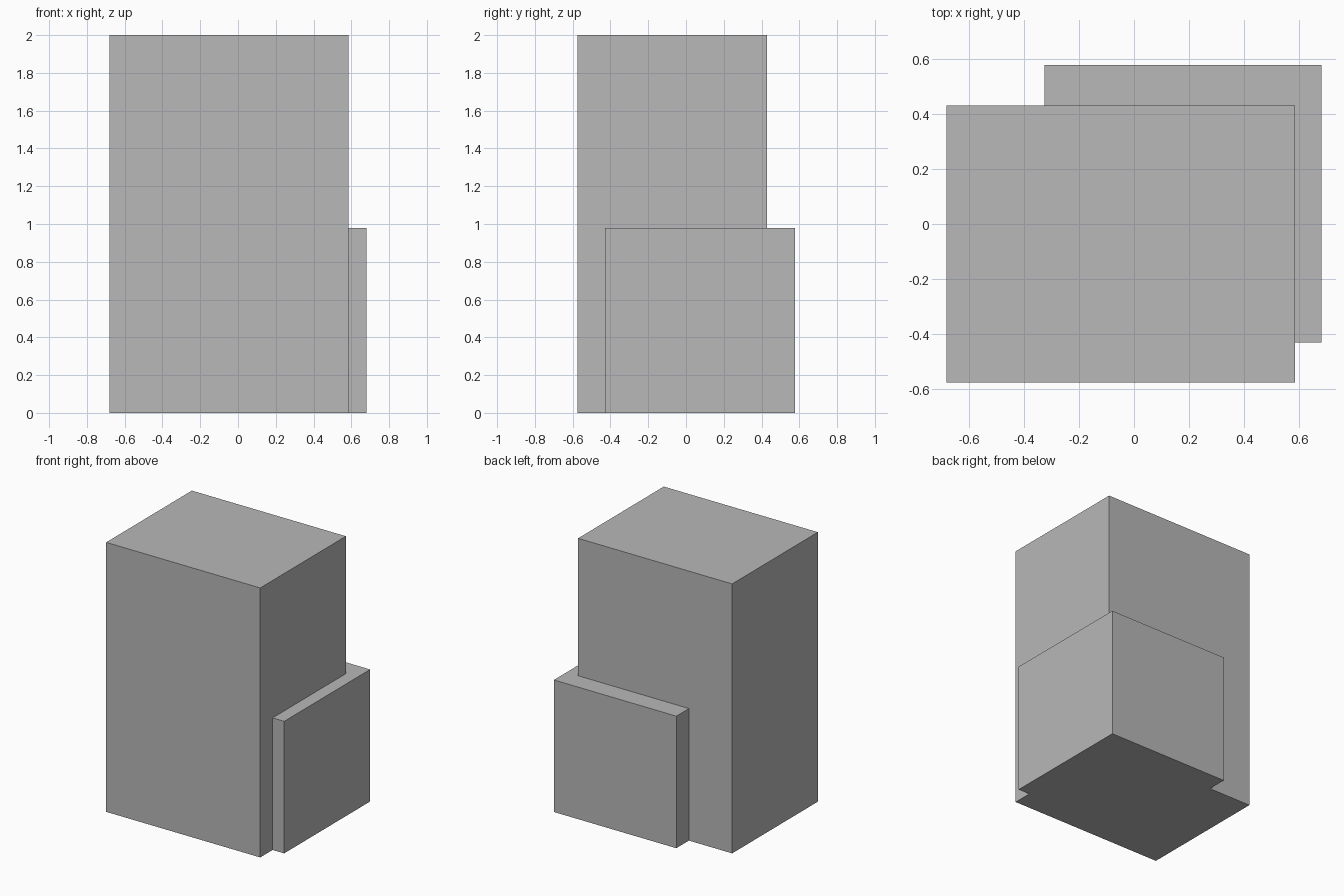
import bpy
from mathutils import Vector

default = bpy.data.objects.get("Cube")
if default:
    bpy.data.objects.remove(default, do_unlink=True)

# Single plain grey finish
grey = bpy.data.materials.new("plain_grey")
grey.use_nodes = True
colour = (0.48, 0.48, 0.48, 1)
grey.diffuse_color = colour
grey.node_tree.nodes["Principled BSDF"].inputs["Base Color"].default_value = colour


def block(name, low, high):
    """Box spanning two opposite corners."""
    low, high = Vector(low), Vector(high)
    bpy.ops.mesh.primitive_cube_add(size=1, location=(low + high) / 2)
    obj = bpy.context.object
    obj.name = name
    obj.scale = high - low
    bpy.ops.object.transform_apply(location=False, rotation=False, scale=True)
    obj.data.materials.append(grey)
    return obj


# Tall main block, with a lower block overlapping its back left corner
block("tall_block", (-0.68, -0.575, 0), (0.585, 0.43, 2))
block("low_block", (-0.325, -0.43, 0), (0.68, 0.578, 0.98))
